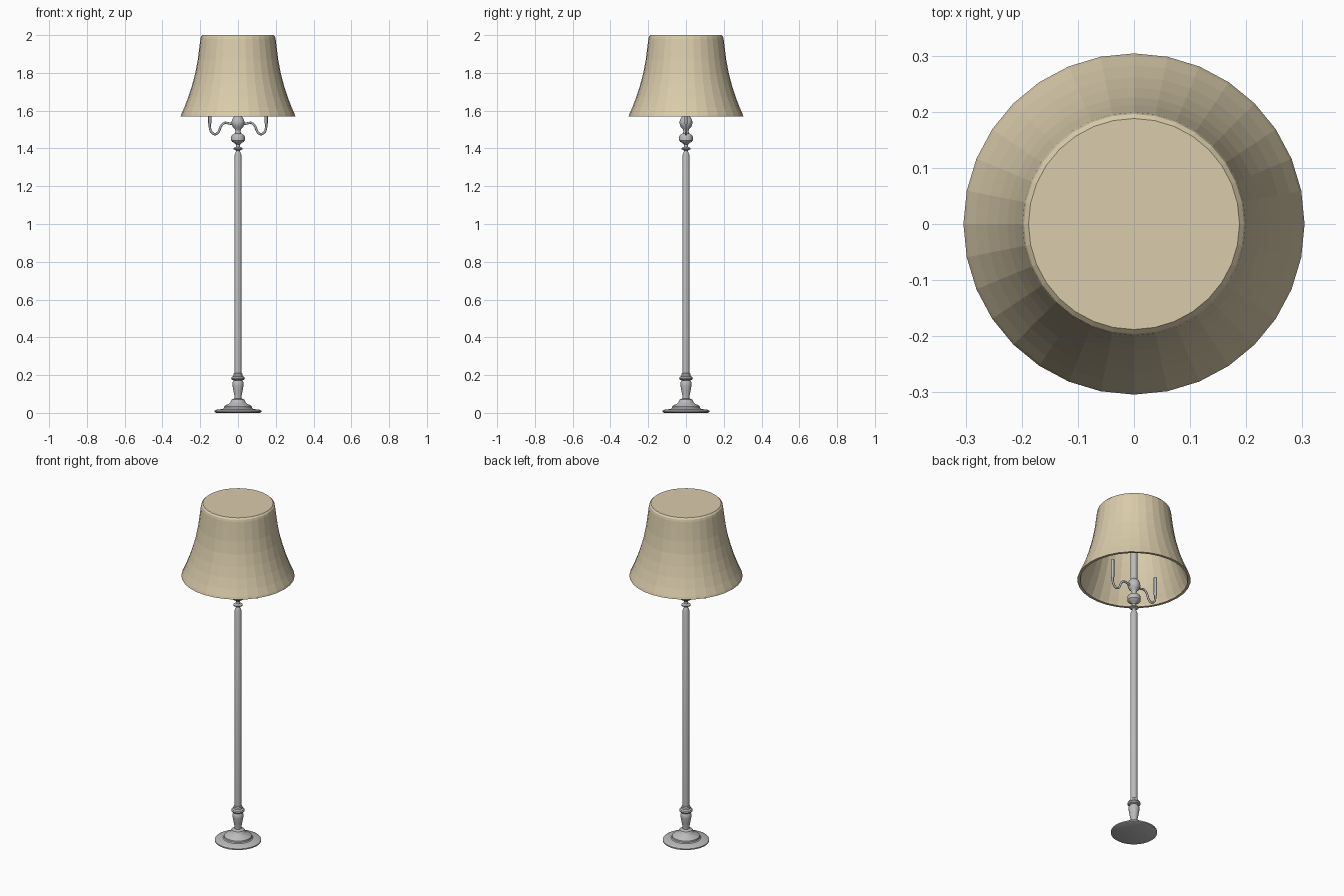
import bpy, bmesh, math
from mathutils import Vector

if "Cube" in bpy.data.objects:
    bpy.data.objects.remove(bpy.data.objects["Cube"])


def material(name, col):
    m = bpy.data.materials.new(name)
    m.diffuse_color = (*col, 1)
    m.use_nodes = True
    m.node_tree.nodes["Principled BSDF"].inputs["Base Color"].default_value = m.diffuse_color
    return m


METAL = material("grey metal", (0.50, 0.50, 0.50))
FABRIC = material("cream fabric", (0.70, 0.604, 0.41))


def finish(bm, name, mat, smooth):
    bmesh.ops.recalc_face_normals(bm, faces=bm.faces)
    me = bpy.data.meshes.new(name)
    bm.to_mesh(me)
    bm.free()
    me.materials.append(mat)
    ob = bpy.data.objects.new(name, me)
    bpy.context.collection.objects.link(ob)
    if smooth:
        bpy.ops.object.select_all(action='DESELECT')
        ob.select_set(True)
        bpy.context.view_layer.objects.active = ob
        bpy.ops.object.shade_smooth_by_angle(angle=math.radians(35))
    return ob


def lathe(name, profile, mat, sides=32, smooth=True, cx=0.0):
    """Spin (radius, height) points about a vertical axis; cap both ends."""
    bm = bmesh.new()
    rings = [[bm.verts.new((cx + r * math.cos(2 * math.pi * i / sides),
                            r * math.sin(2 * math.pi * i / sides), z))
              for i in range(sides)] for r, z in profile]
    for a, b in zip(rings, rings[1:]):
        for i in range(sides):
            j = (i + 1) % sides
            bm.faces.new((a[i], a[j], b[j], b[i]))
    bm.faces.new(rings[0])
    bm.faces.new(rings[-1])
    return finish(bm, name, mat, smooth)


def spline(pts, steps=5):
    """Catmull-Rom points through the given path."""
    p = [Vector(q) for q in pts]
    p = [2 * p[0] - p[1]] + p + [2 * p[-1] - p[-2]]
    out = []
    for a, b, c, d in zip(p, p[1:], p[2:], p[3:]):
        for k in range(steps):
            t = k / steps
            out.append(0.5 * (2 * b + (c - a) * t + (2 * a - 5 * b + 4 * c - d) * t * t
                              + (3 * b - a - 3 * c + d) * t ** 3))
    return out + [p[-2]]


# Stepped round foot
lathe("base", [(0.115, 0.0), (0.124, 0.004), (0.124, 0.011), (0.112, 0.017),
               (0.080, 0.021), (0.075, 0.026), (0.074, 0.034), (0.066, 0.041),
               (0.050, 0.047), (0.039, 0.058), (0.034, 0.070), (0.020, 0.076)], METAL)

# Vase-shaped lower stem with collar
lathe("lower_stem", [(0.018, 0.070), (0.018, 0.085), (0.024, 0.115), (0.029, 0.145),
                     (0.029, 0.160), (0.023, 0.172), (0.033, 0.176), (0.036, 0.183),
                     (0.033, 0.191), (0.024, 0.196), (0.023, 0.207), (0.018, 0.212)], METAL)

# Long pole
lathe("pole", [(0.0185, 0.20), (0.0185, 1.365), (0.013, 1.378), (0.010, 1.385)], METAL, 24)

# Turned upper stem: ring, bulb and ball
lathe("upper_stem", [(0.010, 1.375), (0.012, 1.390), (0.024, 1.395), (0.025, 1.401),
                     (0.012, 1.408), (0.010, 1.420), (0.018, 1.428), (0.030, 1.434),
                     (0.036, 1.442), (0.036, 1.464), (0.031, 1.472), (0.016, 1.480),
                     (0.013, 1.492), (0.017, 1.503), (0.028, 1.515), (0.034, 1.532),
                     (0.033, 1.548), (0.026, 1.562), (0.019, 1.570)], METAL)

# Pole continuing inside the shade
lathe("inner_pole", [(0.019, 1.56), (0.019, 1.986)], METAL, 24)

# Two curved arms with candle sleeves
for s, side in ((-1, "left"), (1, "right")):
    path = spline([(0.025, 1.528), (0.050, 1.533), (0.072, 1.535), (0.090, 1.518),
                   (0.103, 1.487), (0.123, 1.475), (0.142, 1.489), (0.149, 1.512),
                   (0.149, 1.535)])
    cv = bpy.data.curves.new(side + "_arm", 'CURVE')
    cv.dimensions = '3D'
    cv.bevel_depth = 0.006
    cv.bevel_resolution = 2
    cv.use_fill_caps = True
    sp = cv.splines.new('POLY')
    sp.points.add(len(path) - 1)
    for q, pt in zip(path, sp.points):
        pt.co = (s * q.x, 0, q.y, 1)
    cv.materials.append(METAL)
    arm = bpy.data.objects.new(side + "_arm", cv)
    bpy.context.collection.objects.link(arm)
    lathe(side + "_candle", [(0.006, 1.528), (0.0085, 1.533), (0.0085, 1.64)],
          METAL, 12, cx=s * 0.149)

# Flared, closed-top shade with an inner skin
outer = [(0.304, 1.570), (0.300, 1.582), (0.283, 1.620), (0.262, 1.675),
         (0.243, 1.735), (0.226, 1.800), (0.213, 1.870), (0.204, 1.940),
         (0.199, 1.980), (0.196, 1.992), (0.188, 2.0)]
inner = [(r - 0.015, z) for r, z in outer[:-2]]
lathe("shade", [(r, min(z, 1.987)) for r, z in reversed(inner)] + outer,
      FABRIC, 32, smooth=False)
